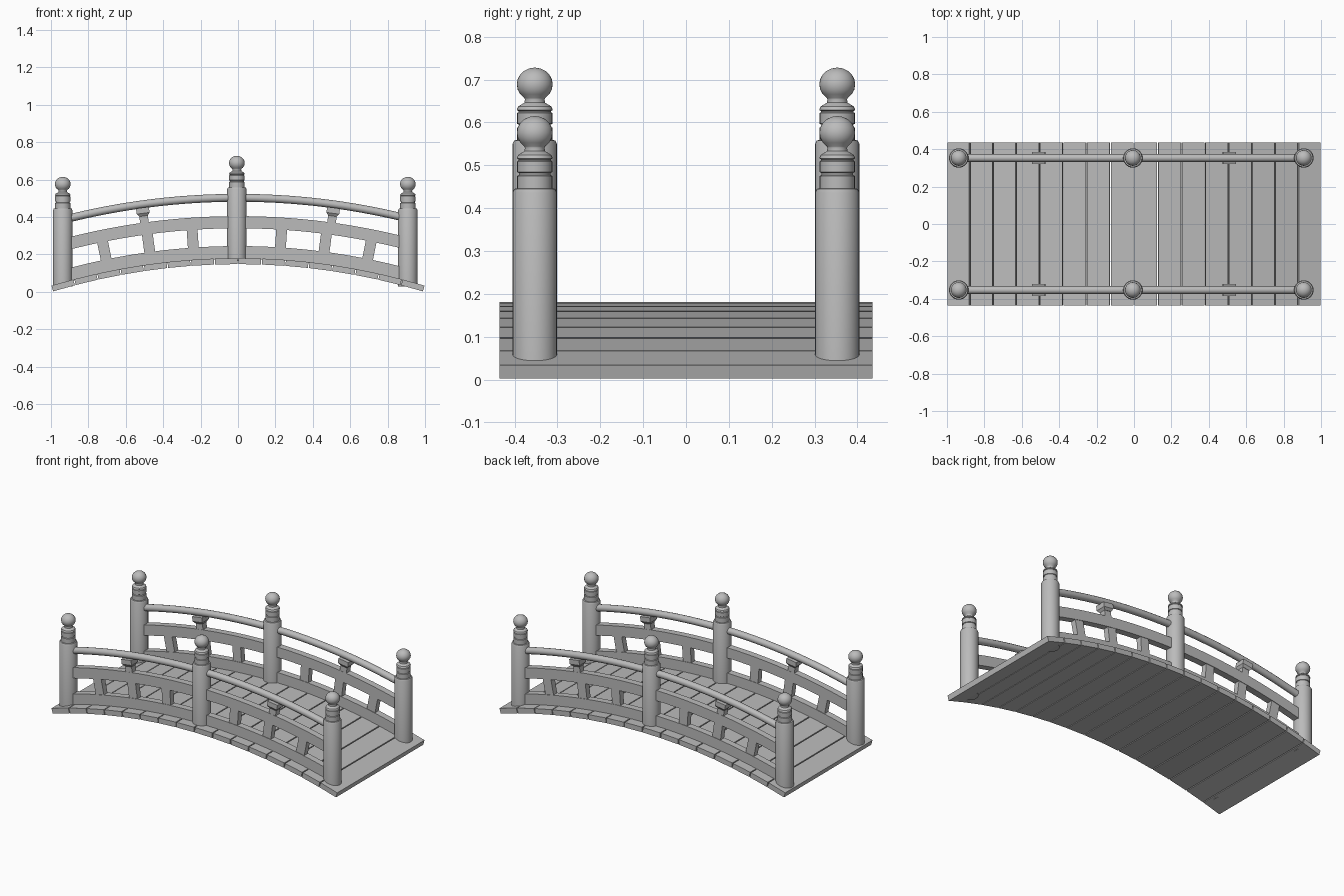
import bpy, bmesh, math
from mathutils import Matrix, Vector

cube = bpy.data.objects.get("Cube")
if cube:
    bpy.data.objects.remove(cube, do_unlink=True)

# Single stone grey material
GREY = (0.5, 0.5, 0.5, 1)
stone = bpy.data.materials.new("stone_grey")
stone.use_nodes = True
stone.diffuse_color = GREY
stone.node_tree.nodes["Principled BSDF"].inputs["Base Color"].default_value = GREY

# The deck top follows an arc; every beam and rail is concentric with it
CROWN, SAG = 0.18, 0.148
R = (1 + SAG * SAG) / (2 * SAG)
RAIL_Y = 0.353
POST_X = (-0.937, -0.006, 0.908)


def arc(angle, h, y=0):
    """Point at height h above the deck arc."""
    return Vector(((R + h) * math.sin(angle), y,
                   CROWN - R + (R + h) * math.cos(angle)))


def angle_at(x, h):
    return math.asin(x / (R + h))


def link(name, data):
    obj = bpy.data.objects.new(name, data)
    data.materials.append(stone)
    bpy.context.collection.objects.link(obj)
    return obj


def finish(name, bm):
    bmesh.ops.recalc_face_normals(bm, faces=bm.faces)
    mesh = bpy.data.meshes.new(name)
    bm.to_mesh(mesh)
    bm.free()
    return link(name, mesh)


def block(bm, angle, h0, h1, width, depth, y=0, flare=1):
    """Box square to the arc; flare widens its top."""
    made = bmesh.ops.create_cube(bm, size=1)["verts"]
    for v in made:
        k = flare if v.co.z > 0 else 1
        v.co = Vector((v.co.x * width * k, v.co.y * depth * k,
                       h1 if v.co.z > 0 else h0))
    turn = Matrix.Rotation(angle, 4, "Y")
    bmesh.ops.transform(bm, verts=made, matrix=Matrix.Translation(arc(angle, 0, y)) @ turn)


def beam(name, h0, h1, depth, y, x0, x1, steps=32):
    """Rectangular section swept along the arc."""
    bm = bmesh.new()
    rings = []
    for i in range(steps + 1):
        x = x0 + (x1 - x0) * i / steps
        a = angle_at(x, (h0 + h1) / 2)
        rings.append([bm.verts.new(arc(a, h, y + s * depth / 2))
                      for h, s in ((h0, -1), (h0, 1), (h1, 1), (h1, -1))])
    for p, q in zip(rings, rings[1:]):
        for j in range(4):
            k = (j + 1) % 4
            bm.faces.new((p[j], p[k], q[k], q[j]))
    bm.faces.new(rings[0])
    bm.faces.new(rings[-1])
    return finish(name, bm)


def post(name, x, y, base, lift):
    """Turned post: shaft, banded collar, neck and ball."""
    profile = [(0, base), (0.052, base)]
    profile += [(r, z + lift) for r, z in (
        (0.052, 0.436), (0.048, 0.445), (0.041, 0.446), (0.041, 0.475),
        (0.037, 0.477), (0.037, 0.482), (0.041, 0.484), (0.041, 0.509),
        (0.038, 0.511), (0.038, 0.514), (0.042, 0.516), (0.039, 0.524),
        (0.031, 0.529), (0.024, 0.533), (0.023, 0.541))]
    for i in range(9):
        t = math.radians(-55 + 145 * i / 8)
        profile.append((0.042 * math.cos(t) if i < 8 else 0,
                        0.576 + 0.039 * math.sin(t) + lift))
    bm = bmesh.new()
    line = [bm.verts.new((r, 0, z)) for r, z in profile]
    edges = [bm.edges.new(pair) for pair in zip(line, line[1:])]
    bmesh.ops.spin(bm, geom=line + edges, cent=(0, 0, 0), axis=(0, 0, 1),
                   angle=math.tau, steps=28)
    bmesh.ops.remove_doubles(bm, verts=bm.verts, dist=0.0001)
    obj = finish(name, bm)
    obj.location = (x, y, 0)
    return obj


def handrail(name, y):
    curve = bpy.data.curves.new(name, "CURVE")
    curve.dimensions = "3D"
    curve.bevel_depth = 0.021
    curve.bevel_resolution = 4
    curve.use_fill_caps = True
    spline = curve.splines.new("POLY")
    steps = 32
    spline.points.add(steps)
    for i, p in enumerate(spline.points):
        x = POST_X[0] + (POST_X[-1] - POST_X[0]) * i / steps
        p.co = (*arc(angle_at(x, 0.323), 0.323, y), 1)
    spline.use_smooth = True
    return link(name, curve)


# Deck planks
PLANKS = 16
step = 2 * math.asin(1 / R) / PLANKS
bm = bmesh.new()
for i in range(PLANKS):
    block(bm, (i - (PLANKS - 1) / 2) * step, -0.032, 0, R * step - 0.006, 0.87)
finish("deck_planks", bm)

# Railings on both sides
smooth = []
for side, y in (("left", -RAIL_Y), ("right", RAIL_Y)):
    side = "front" if y < 0 else "back"
    for label, x in zip(("right", "middle", "left"), POST_X):
        middle = label == "middle"
        smooth.append(post(f"{side}_{label}_post", x, y,
                           0.165 if middle else 0.03, 0.113 if middle else 0))
    beam(f"{side}_lower_beam", -0.004, 0.065, 0.042, y, POST_X[0], POST_X[-1])
    beam(f"{side}_upper_beam", 0.16, 0.225, 0.042, y, POST_X[0], POST_X[-1])
    handrail(f"{side}_handrail", y)

    # Short uprights between the two beams
    bm = bmesh.new()
    for k in (-3, -2, -1, 1, 2, 3):
        block(bm, angle_at(0.236 * k - 0.006, 0.11), 0.06, 0.165, 0.058, 0.036, y)
    finish(f"{side}_uprights", bm)

    # Stepped brackets carrying the handrail
    bm = bmesh.new()
    for x in (-0.505, 0.505):
        a = angle_at(x, 0.26)
        block(bm, a, 0.22, 0.262, 0.046, 0.04, y)
        block(bm, a, 0.26, 0.275, 0.046, 0.044, y, flare=1.5)
        block(bm, a, 0.275, 0.305, 0.069, 0.066, y)
    finish(f"{side}_brackets", bm)

# Smooth the turned posts, keeping their collar edges crisp
bpy.ops.object.select_all(action="DESELECT")
for obj in smooth:
    obj.select_set(True)
bpy.context.view_layer.objects.active = smooth[0]
bpy.ops.object.shade_smooth_by_angle(angle=math.radians(35))
